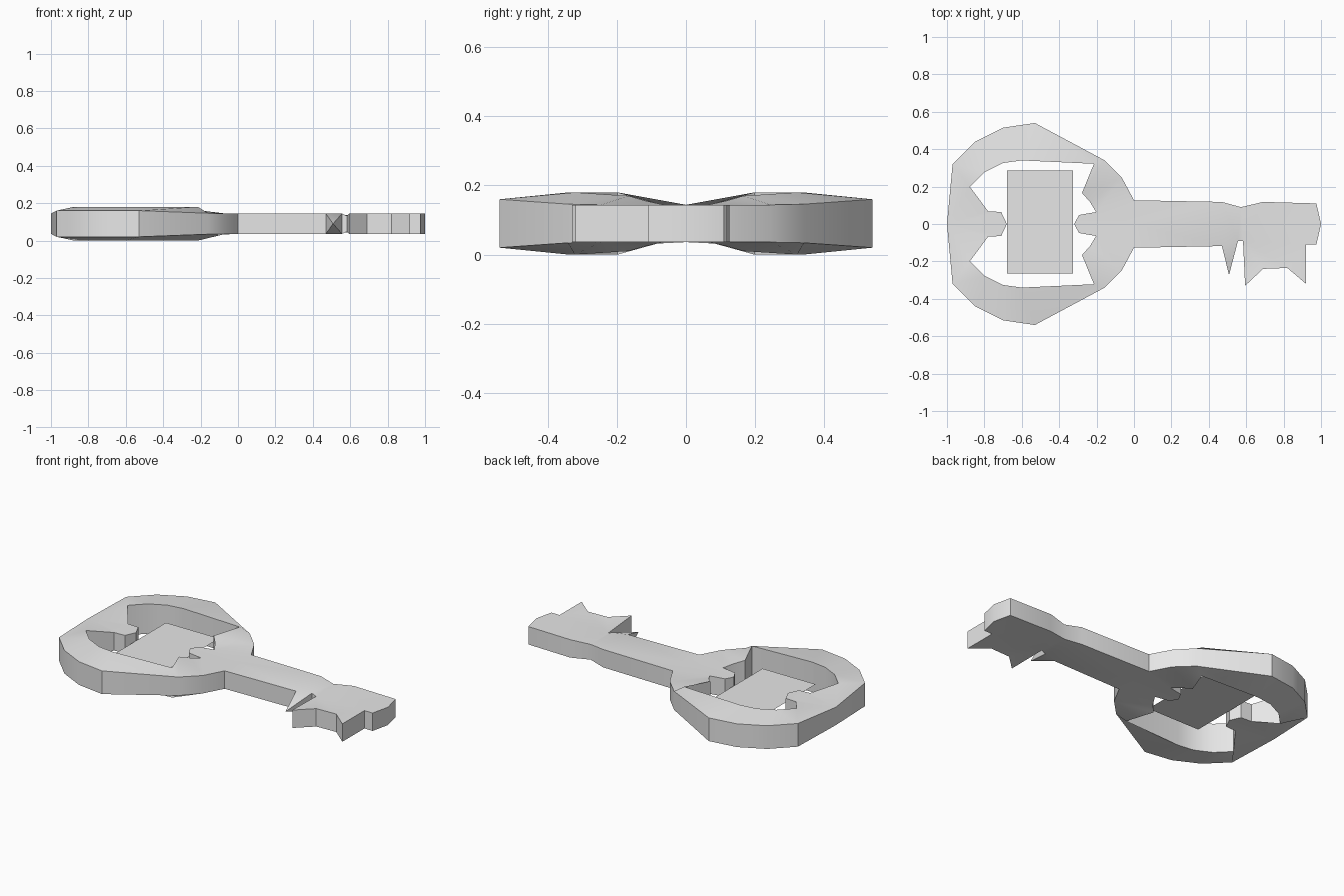
import bpy
import bmesh
from mathutils import Vector

cube = bpy.data.objects.get("Cube")
if cube:
    bpy.data.objects.remove(cube, do_unlink=True)

MID = 0.09      # height of the middle plane
THIN = 0.054    # half thickness of the shaft

grey = bpy.data.materials.new("plain grey")
grey.use_nodes = True
grey.diffuse_color = (0.8, 0.8, 0.8, 1)
grey.node_tree.nodes["Principled BSDF"].inputs["Base Color"].default_value = (0.8, 0.8, 0.8, 1)


def add_object(name, bm):
    mesh = bpy.data.meshes.new(name)
    bm.to_mesh(mesh)
    bm.free()
    obj = bpy.data.objects.new(name, mesh)
    bpy.context.collection.objects.link(obj)
    mesh.materials.append(grey)
    return obj


# Half of the bow: outer rim and inner opening as (x, y, half thickness)
outer = [(-1, 0, THIN), (-.97, .32, .07), (-.85, .44, .07), (-.70, .515, .07),
         (-.53, .54, .07), (-.16, .342, .056), (-.064, .246, THIN), (0, .127, THIN),
         (0, 0, THIN)]
inner = [(-.68, 0, THIN), (-.71, .064, THIN), (-.78, .068, THIN), (-.877, .198, .09),
         (-.797, .278, .09), (-.70, .326, .09), (-.60, .34, .09), (-.214, .322, .09),
         (-.278, .166, .08), (-.235, .118, .066), (-.203, .064, THIN),
         (-.294, .048, THIN), (-.32, 0, THIN)]
O, I = outer, inner
bow_faces = [(O[0], I[0], I[1], I[2]), (O[0], I[2], I[3], O[1]), (O[1], I[3], I[4], O[2]),
             (O[2], I[4], I[5], O[3]), (O[3], I[5], I[6], O[4]), (O[4], I[6], I[7], O[5]),
             (O[5], I[7], I[8], O[6]), (O[6], I[8], I[9]), (O[6], I[9], I[10], O[7]),
             (O[7], I[10], I[11], I[12], O[8])]

# Shaft and bit outline
shaft = [(0, 0), (0, .127), (.47, .118), (.572, .09), (.69, .118), (.975, .11), (1, 0),
         (.975, -.11), (.92, -.11), (.92, -.32), (.82, -.235), (.69, -.24),
         (.594, -.33), (.583, -.09), (.556, -.09), (.47, -.118), (0, -.127)]
notch = {(.583, -.09): .042, (.572, .09): .046}
shaft_face = [(x, y, notch.get((x, y), THIN)) for x, y in shaft]

bm = bmesh.new()
cache = {}


def pair(x, y, h):
    """Matching top and bottom vertices at one outline point."""
    key = (round(x, 4), round(y, 4))
    if key not in cache:
        cache[key] = (bm.verts.new((x, y, MID + h)), bm.verts.new((x, y, MID - h)))
    return cache[key]


# Top and bottom sheets, with the bow mirrored across y
sheets = [shaft_face]
for side in (1, -1):
    sheets += [[(x, y * side, h) for x, y, h in face] for face in bow_faces]
edge_use = {}
for points in sheets:
    pairs = [pair(*p) for p in points]
    bm.faces.new([p[0] for p in pairs])
    bm.faces.new([p[1] for p in reversed(pairs)])
    for a, b in zip(pairs, pairs[1:] + pairs[:1]):
        edge_use.setdefault(frozenset((a, b)), []).append((a, b))

# Walls on every open edge
spike_base = None
for uses in edge_use.values():
    if len(uses) == 1:
        a, b = uses[0]
        wall = bm.faces.new((a[0], a[1], b[1], b[0]))
        if {a, b} == {cache[(.556, -.09)], cache[(.47, -.118)]}:
            spike_base = wall

# Small tooth drawn out to a point
tip = bmesh.ops.poke(bm, faces=[spike_base])["verts"][0]
tip.co = Vector((.508, -.273, MID))

bmesh.ops.triangulate(bm, faces=[f for f in bm.faces if len(f.verts) > 4])
bmesh.ops.recalc_face_normals(bm, faces=bm.faces[:])
key_body = add_object("key_body", bm)

# Flat panel floating in the bow opening
bm = bmesh.new()
bm.faces.new([bm.verts.new((x, y, MID + .005)) for x, y in
              ((-.68, -.265), (-.325, -.265), (-.325, .285), (-.68, .285))])
add_object("centre_panel", bm)

# Soft shading with crisp corners
bpy.ops.object.select_all(action='DESELECT')
key_body.select_set(True)
bpy.context.view_layer.objects.active = key_body
bpy.ops.object.shade_smooth_by_angle(angle=0.52)
